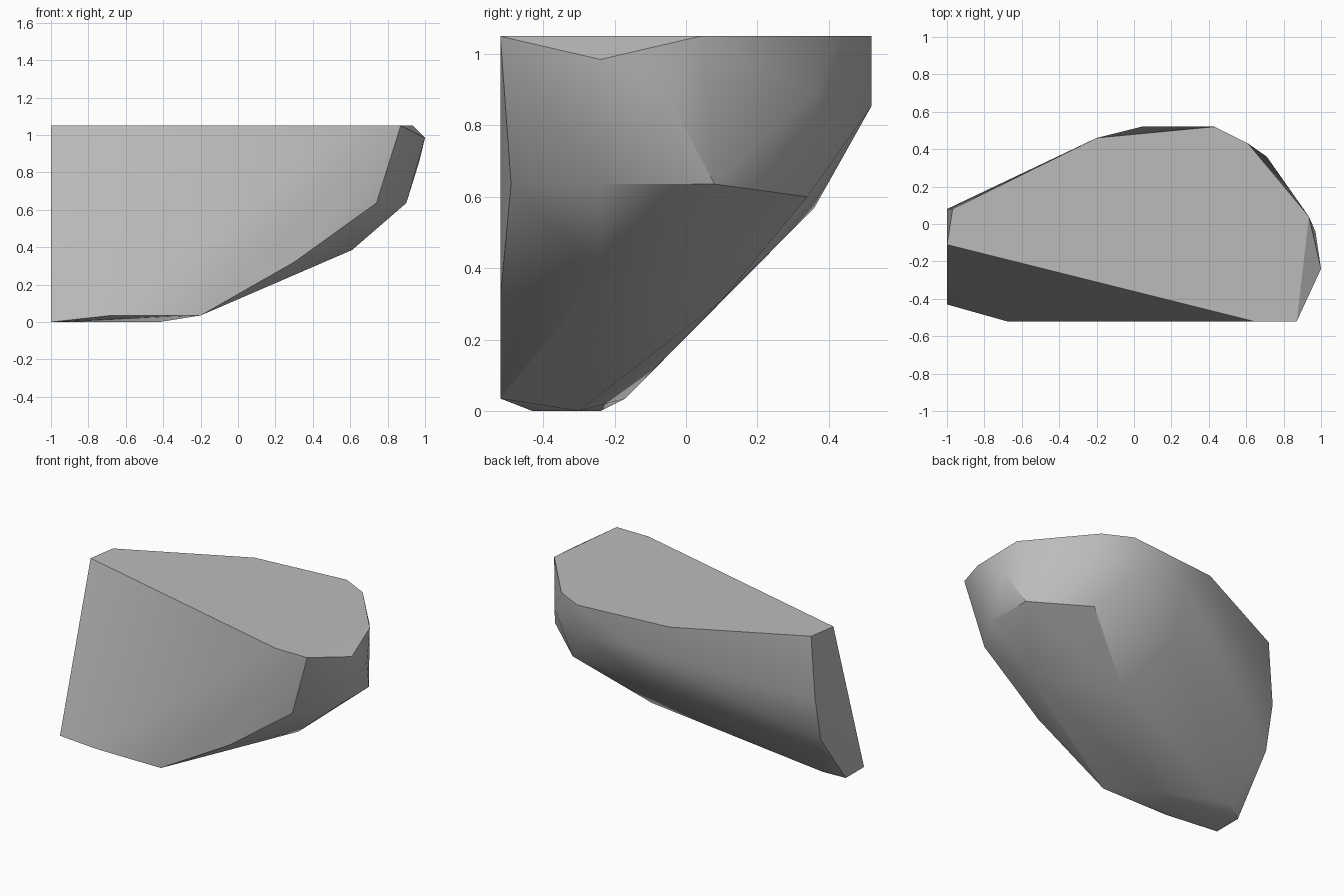
import bpy
import bmesh
import math

# Remove the default cube only
default_cube = bpy.data.objects.get("Cube")
if default_cube:
    bpy.data.objects.remove(default_cube, do_unlink=True)


def flat_material(name, color):
    """One plain colour, visible in the viewport and in a render."""
    material = bpy.data.materials.new(name)
    material.use_nodes = True
    material.diffuse_color = color
    shader = next(n for n in material.node_tree.nodes if n.type == 'BSDF_PRINCIPLED')
    shader.inputs["Base Color"].default_value = color
    shader.inputs["Roughness"].default_value = 0.9
    return material


def ring(height, outline):
    """Lift a horizontal outline to its height."""
    return [(x, y, height) for x, y in outline]


def convex_stone(name, corners, material):
    """Wrap the corners in a tight convex skin and shade its soft side smooth."""
    bm = bmesh.new()
    for corner in corners:
        bm.verts.new(corner)
    result = bmesh.ops.convex_hull(bm, input=bm.verts[:])
    # Drop any corner that the skin did not need
    spare = {v for v in result["geom_interior"] + result["geom_unused"]
             if isinstance(v, bmesh.types.BMVert) and not v.link_faces}
    bmesh.ops.delete(bm, geom=list(spare), context='VERTS')
    # Merge the flat top and the flat cut sides into single faces
    bmesh.ops.dissolve_limit(bm, angle_limit=math.radians(1),
                             verts=bm.verts[:], edges=bm.edges[:])
    bmesh.ops.recalc_face_normals(bm, faces=bm.faces[:])
    mesh = bpy.data.meshes.new(name)
    bm.to_mesh(mesh)
    bm.free()
    mesh.materials.append(material)
    stone = bpy.data.objects.new(name, mesh)
    bpy.context.collection.objects.link(stone)
    bpy.ops.object.select_all(action='DESELECT')
    stone.select_set(True)
    bpy.context.view_layer.objects.active = stone
    bpy.ops.object.shade_smooth_by_angle(angle=math.radians(30))
    return stone


# Flat top outline
top = ring(1.05, [(-1, -.11), (.64, -.52), (.87, -.52), (.935, .04),
                  (.61, .43), (.43, .52), (-.2, .46), (-.97, .08)])

# Shoulder corners just under the top
shoulder = [(1, -.24, .985), (.97, -.04, .86), (.71, .36, .89),
            (.385, .52, .855), (.04, .52, .88)]

# Belly corners, running in towards the foot
belly = ring(.636, [(.74, -.49), (.9, -.24), (.9, .08), (-1, .08)])
belly += [(.59, .34, .6), (0, .36, .57), (.61, -.24, .385),
          (.3, -.52, .32), (.18, .1, .31), (-1, .02, .35)]

# Narrow foot and its bevelled rim
rim = ring(.035, [(-.2, -.52), (-.68, -.52), (-.88, -.17)])
foot = ring(0, [(-1, -.43), (-1, -.24), (-.42, -.3)])

stone_grey = flat_material("stone grey", (.5, .5, .5, 1))
convex_stone("rock_shard", top + shoulder + belly + rim + foot, stone_grey)
